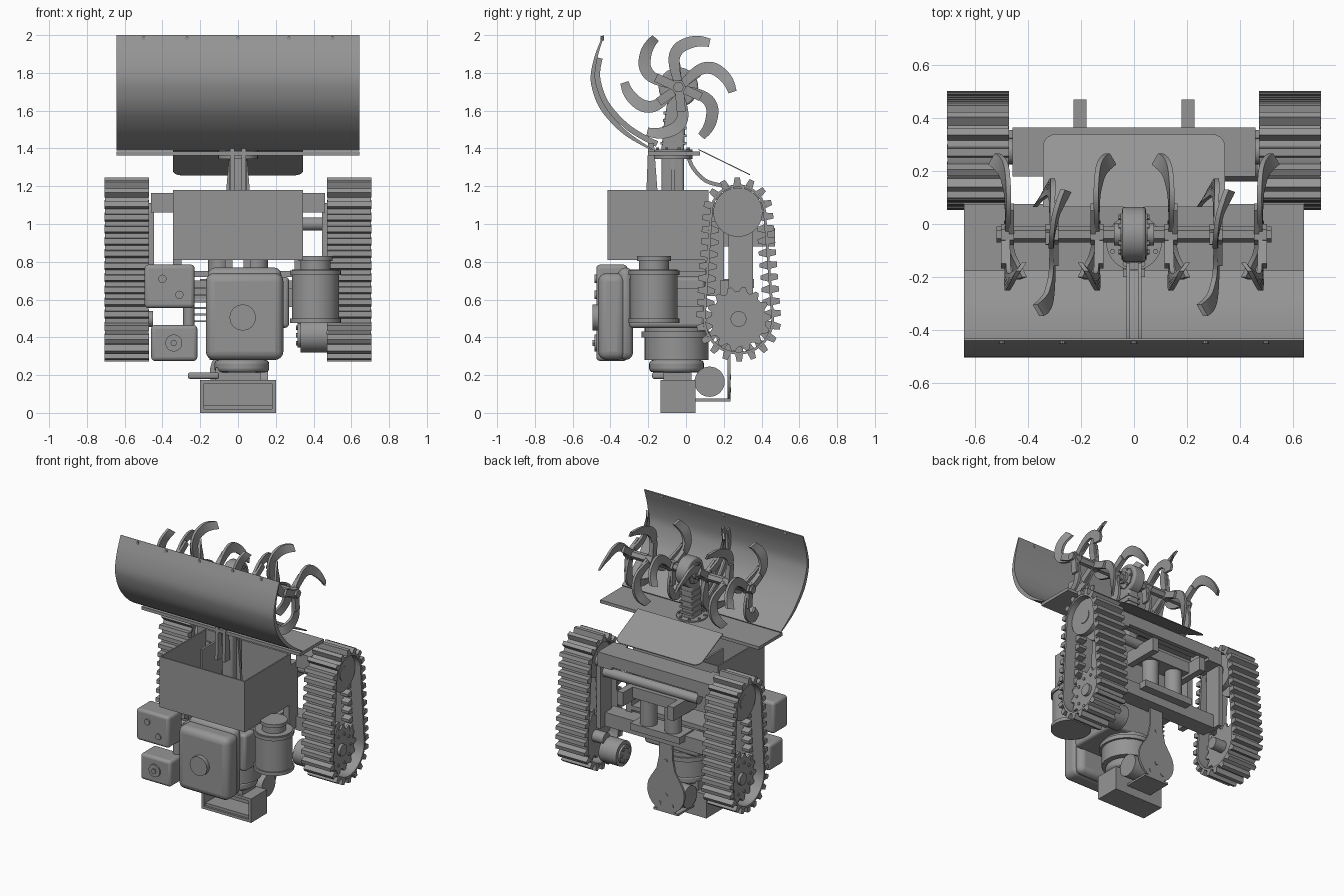
import bpy, bmesh
from math import sin, cos, pi, radians, asin
from mathutils import Vector

if "Cube" in bpy.data.objects:
    bpy.data.objects.remove(bpy.data.objects["Cube"])

AX = {'x': lambda a, b, t: (t, a, b), 'y': lambda a, b, t: (a, t, b), 'z': lambda a, b, t: (a, b, t)}
GREY = bpy.data.materials.new('dark_grey')
GREY.diffuse_color = (.3, .3, .3, 1)
GREY.use_nodes = True
GREY.node_tree.nodes["Principled BSDF"].inputs["Base Color"].default_value = GREY.diffuse_color

def finish(name, bm, bevel=0, seg=3, smooth=True):
    bmesh.ops.recalc_face_normals(bm, faces=bm.faces)
    me = bpy.data.meshes.new(name)
    bm.to_mesh(me); bm.free()
    me.materials.append(GREY)
    ob = bpy.data.objects.new(name, me)
    bpy.context.collection.objects.link(ob)
    if bevel:
        m = ob.modifiers.new('bevel', 'BEVEL')
        m.width, m.segments = bevel, seg
    if smooth:
        bpy.ops.object.select_all(action='DESELECT')
        ob.select_set(True)
        bpy.context.view_layer.objects.active = ob
        bpy.ops.object.shade_smooth_by_angle(angle=radians(35))
    return ob

def add_prism(bm, pts, axis, t0, t1):
    a = [bm.verts.new(AX[axis](p[0], p[1], t0)) for p in pts]
    b = [bm.verts.new(AX[axis](p[0], p[1], t1)) for p in pts]
    n = len(pts)
    bm.faces.new(a); bm.faces.new(b)
    for i in range(n):
        bm.faces.new((a[i], a[(i + 1) % n], b[(i + 1) % n], b[i]))

def prism(name, pts, axis, t0, t1, **k):
    bm = bmesh.new()
    add_prism(bm, pts, axis, t0, t1)
    return finish(name, bm, **k)

def box(name, x0, x1, y0, y1, z0, z1, **k):
    return prism(name, [(x0, y0), (x1, y0), (x1, y1), (x0, y1)], 'z', z0, z1, **k)

def circle(c, r, n=32, a0=0, a1=2 * pi, closed=True):
    m = n if closed else n - 1
    return [(c[0] + r * cos(a0 + (a1 - a0) * i / m), c[1] + r * sin(a0 + (a1 - a0) * i / m)) for i in range(n)]

def cyl(name, axis, c, r, t0, t1, n=32, **k):
    return prism(name, circle(c, r, n), axis, t0, t1, **k)

def spline(pts, sub=4):
    P = [Vector(p) for p in pts]
    P = [2 * P[0] - P[1]] + P + [2 * P[-1] - P[-2]]
    out = []
    for i in range(1, len(P) - 2):
        a, b, c, d = P[i - 1:i + 3]
        for s in range(sub):
            t = s / sub
            out.append(0.5 * (2 * b + (c - a) * t + (2 * a - 5 * b + 4 * c - d) * t**2 + (3 * b - a - 3 * c + d) * t**3))
    return out + [P[-2]]

def strip(name, path, x0, x1, thick, taper=False):
    # curved sheet swept across x, offset inward from a yz path
    inner, n = [], len(path)
    for i, p in enumerate(path):
        d = (path[min(i + 1, n - 1)] - path[max(i - 1, 0)]).normalized()
        t = thick * (0.25 + 0.75 * sin(pi * i / (n - 1))) if taper else thick
        inner.append(p + Vector((-d.y, d.x)) * t)
    return prism(name, list(path) + inner[::-1], 'x', x0, x1)

# Curved shield, its foot flange, rib and bolts
arc = spline([(-.44, 2), (-.483, 1.89), (-.505, 1.78), (-.49, 1.69), (-.455, 1.61), (-.40, 1.54), (-.33, 1.475), (-.25, 1.425), (-.18, 1.39)])
strip('shield', arc, -.643, .643, .03, True)
box('shield_flange', -.643, .643, -.2, .075, 1.362, 1.385)
for s in (-1, 1):
    strip('shield_rib', [p + Vector((.02, .02)) for p in arc[5:]], s * .022 - .006, s * .022 + .006, .03)
    prism('shield_strut', [(-.21, 1.16), (-.15, 1.16), (-.17, 1.43), (-.2, 1.43)], 'x', s * .03 - .012, s * .03 + .012)
for x in (-.5, -.27, 0, .27, .5):
    cyl('shield_bolt', 'y', (x, 1.983), .011, -.452, -.435, 8)

# Rear flap and the curved bracket under it
pts = [(-.345, 0), (.345, 0)] + circle((.295, .225), .05, 6, 0, pi / 2, False) + circle((-.295, .225), .05, 6, pi / 2, pi, False)
flap = prism('rear_flap', pts, 'z', -.003, .003)
for v in flap.data.vertices:
    x, y, z = v.co
    v.co = (x, .065 + y, 1.395 - y * .49 + z)
strip('flap_bracket', spline([(.0, 1.36), (.03, 1.29), (.1, 1.22), (.2, 1.19)]), -.05, .05, .02)

# Rotor: shaft, gear case, column
RY, RZ = -.04, 1.724
cyl('rotor_shaft', 'x', (RY, RZ), .03, -.52, .52, 6, smooth=False)
cyl('gear_case', 'x', (RY, RZ), .105, -.045, .045, bevel=.012)
for s in (-1, 1):
    cyl('gear_case_cover', 'x', (RY, RZ), .08, s * .045, s * .052, 8)
    for px, py in circle((RY, RZ), .065, 6):
        cyl('cover_bolt', 'x', (px, py), .01, s * .052, s * .058, 6)
    cyl('shaft_collar', 'x', (RY, RZ), .042, s * .052, s * .075, 16)
prism('drive_column', [(-.13, .86), (-.01, .86), (-.01, 1.4), (0, 1.6), (0, 1.7), (-.09, 1.7), (-.115, 1.55), (-.13, 1.4)], 'x', -.045, .045, bevel=.015)
for i in range(5):
    box('column_ring', -.05, .05, -.135 + i * .004, .002, 1.42 + i * .04, 1.435 + i * .04)
cyl('column_flange', 'z', (0, -.07), .105, 1.345, 1.395)
for px, py in circle((0, -.07), .088, 8, pi / 8, 2 * pi + pi / 8):
    cyl('flange_bolt', 'z', (px, py), .01, 1.395, 1.405, 6)
for s in (-1, 1):
    prism('column_gusset', [(s * .045, 1.38), (s * .09, .86), (s * .045, .86)], 'y', -.08, -.06)

# Curved digging blades: three on each of six stations, alternately clocked
def blade(x, ang, side):
    a = radians(ang)
    u, v = Vector((0, cos(a), sin(a))), Vector((0, sin(a), -cos(a)))
    spine = spline([(.03, 0, 0), (.11, -.012, 0), (.17, -.005, 0), (.212, .03, .004), (.232, .09, .014), (.232, .14, .032), (.22, .185, .052)], 3)
    bm, rings, n = bmesh.new(), [], len(spine)
    for i, p in enumerate(spine):
        d = (spine[min(i + 1, n - 1)] - spine[max(i - 1, 0)]).normalized()
        f = i / (n - 1)
        w, t = .022 + .01 * sin(pi * f), .009
        o = Vector((-d.y, d.x))
        if o.length: o.normalize()
        ring = []
        for sw, st in ((-1, -1), (1, -1), (1, 1), (-1, 1)):
            q = Vector((p.x, p.y)) + o * w * sw
            ring.append(bm.verts.new(Vector((x + side * (p.z + sw * .012 * f) + t * st, RY, RZ)) + u * q.x + v * q.y))
        rings.append(ring)
    for r, q in zip(rings, rings[1:]):
        for j in range(4):
            bm.faces.new((r[j], r[(j + 1) % 4], q[(j + 1) % 4], q[j]))
    bm.faces.new(rings[0]); bm.faces.new(rings[-1])
    finish('digging_blade', bm)
    q = [u * p + v * w + Vector((0, RY, RZ)) for p, w in ((.0, -.027), (.13, -.027), (.13, .02), (0, .02))]
    prism('blade_holder', [(p.y, p.z) for p in q], 'x', x + side * -.025, x - side * .006, smooth=False)

for s in (-1, 1):
    for x, a0, d in ((.478, 35, 1), (.14, 35, -1), (.31, 95, s)):
        for k in range(3):
            blade(s * x, a0 + 120 * k, s * d * (1 if k == 0 else -1))
        cyl('blade_hub', 'x', (RY, RZ), .04, s * x - .025, s * x + .025, 6, smooth=False)

# Open hopper box
box('hopper_floor', -.345, .345, -.415, .12, .81, .825)
box('hopper_front', -.345, .345, -.415, -.405, .825, 1.18)
box('hopper_back', -.345, .345, .11, .12, .825, 1.18)
for s in (-1, 1):
    box('hopper_side', s * .335, s * .345, -.405, .11, .825, 1.18)
box('hopper_divider', -.2, -.185, -.15, .11, .825, 1.17)

# Frame: cross beams, rods, lift cylinders
box('upper_beam', -.46, .46, .335, .365, 1.08, 1.165)
box('upper_beam_plate', -.35, .35, .2, .335, 1.15, 1.165)
box('lower_beam', -.46, .46, .18, .3, .6, .7)
box('engine_deck', -.3, .3, -.2, .2, .72, .75)
for s in (-1, 1):
    box('beam_end', s * .345, s * .46, .18, .365, 1.06, 1.165)
    box('yoke_arm', s * .18, s * .228, .2, .47, .88, .98)
    cyl('lift_cylinder', 'z', (s * .1, .29), .058, .7, .95, 24)
    box('side_rail', s * .3, s * .345, .1, .2, .62, 1.1)
    box('deck_post', s * .03, s * .07, -.1, .1, .75, .81)
box('yoke_bar', -.18, .18, .22, .36, .9, .98)
box('lift_base', -.2, .2, .2, .36, .66, .71)
cyl('cross_rod', 'x', (.3, 1.0), .035, -.32, .46, 20)

# Tracks
C1, R1, C2, R2 = Vector((.275, 1.062)), .148, Vector((.278, .497)), .188
D = C1.y - C2.y
PHI = asin((R2 - R1) / D)
L = D * cos(PHI)
arcs = [R1 * (pi - 2 * PHI), L, R2 * (pi + 2 * PHI), L]
PER = sum(arcs)

def on_track(s):
    # point and outward normal at distance s around the two wheels
    s %= PER
    for k, seg in enumerate(arcs):
        if s <= seg: break
        s -= seg
    if k % 2 == 0:
        c, r, a = (C1, R1, PHI + s / R1) if k == 0 else (C2, R2, pi - PHI + s / R2)
        n = Vector((cos(a), sin(a)))
        return c + n * r, n
    a = pi - PHI if k == 1 else PHI
    n = Vector((cos(a), sin(a)))
    t = s / L
    p, q = (C1 + n * R1, C2 + n * R2) if k == 1 else (C2 + n * R2, C1 + n * R1)
    return p.lerp(q, t), n

N = 34
for s in (-1, 1):
    bm, rows = bmesh.new(), []
    for i in range(N * 3):
        p, n = on_track(PER * i / (N * 3))
        rows.append([bm.verts.new((s * x, *(p + n * h))) for x, h in ((.475, 0), (.705, 0), (.705, -.014), (.475, -.014))])
    for r, q in zip(rows, rows[1:] + rows[:1]):
        for j in range(4):
            bm.faces.new((r[j], r[(j + 1) % 4], q[(j + 1) % 4], q[j]))
    finish('track_belt', bm)
    bm = bmesh.new()
    for i in range(N):
        p, n = on_track(PER * (i + .5) / N)
        t = Vector((-n.y, n.x))
        add_prism(bm, [p - t * .02, p + t * .02, p + t * .014 + n * .037, p - t * .014 + n * .037], 'x', s * .472, s * .708)
        add_prism(bm, [p - t * .024 - n * .012, p + t * .024 - n * .012, p + t * .01 - n * .055, p - t * .01 - n * .055], 'x', s * .56, s * .62)
    finish('track_cleats', bm, smooth=False)
    # toothed drive wheel, idler and tension beam
    gear = [(C2.x + (.172 if i % 4 < 2 else .145) * cos(2 * pi * i / 56), C2.y + (.172 if i % 4 < 2 else .145) * sin(2 * pi * i / 56)) for i in range(56)]
    for x in (.54, .625):
        prism('drive_sprocket', gear, 'x', s * x, s * (x + .015))
    cyl('drive_hub', 'x', C2, .042, s * .45, s * .66, 24)
    for c in circle(C2, .11, 10):
        cyl('sprocket_bolt', 'x', c, .011, s * .64, s * .647, 10)
    for x in (.51, .625):
        cyl('idler_wheel', 'x', C1, .13, s * x, s * (x + .04), 40)
    cyl('idler_hub', 'x', C1, .05, s * .46, s * .67, 20)
    box('tension_beam', s * .445, s * .475, .225, .355, .6, 1.06)

# Engine: flywheel housing, block, cowl
cyl('engine_base', 'z', (.02, -.05), .17, .28, .46)
cyl('engine_base_rim', 'z', (.02, -.05), .185, .4, .43)
cyl('flywheel_dish', 'z', (.02, -.05), .145, .215, .28, bevel=.02)
box('engine_block', -.16, .27, -.3, .1, .45, .72, bevel=.02)
box('engine_cowl_rear', -.16, .23, -.36, -.28, .28, .77, bevel=.04)
box('engine_cowl', -.17, .24, -.465, -.32, .28, .74, bevel=.045, seg=4)
cyl('fuel_cap', 'y', (.025, .505), .07, -.495, -.46, 16)
for i in range(6):
    box('cooling_fin', -.25, -.15, -.28, .02, .48 + i * .035, .49 + i * .035)
box('throttle_lever', -.265, -.1, -.18, -.08, .18, .215, bevel=.012)

# Muffler and air filter boxes
box('muffler', -.495, -.23, -.475, -.31, .555, .785, bevel=.02)
box('air_filter', -.46, -.215, -.475, -.31, .275, .465, bevel=.02)
cyl('filter_knob', 'y', (-.34, .37), .045, -.485, -.47, 20)
cyl('filter_nut', 'y', (-.34, .37), .018, -.495, -.48, 6)
for x, z in ((-.4, .71), (-.31, .625)):
    cyl('muffler_bolt', 'y', (x, z), .022, -.485, -.47, 12)
cyl('exhaust_pipe', 'y', (-.28, .6), .03, -.33, -.12, 16)
cyl('intake_pipe', 'z', (-.26, -.33), .03, .4, .6, 16)

# Side generator can and wheel motor
cyl('generator', 'z', (.41, -.17), .125, .475, .76)
for z in (.475, .73):
    cyl('generator_ring', 'z', (.41, -.17), .135, z, z + .025)
cyl('generator_cap', 'z', (.41, -.17), .08, .76, .83)
cyl('generator_rim', 'z', (.41, -.17), .09, .805, .83)
box('generator_mount', .2, .36, -.1, .1, .56, .66)
MY = .25
cyl('wheel_motor', 'x', (MY, .41), .09, .33, .47)
cyl('motor_face', 'x', (MY, .41), .065, .315, .33, 24)
for c in circle((MY, .41), .048, 6):
    cyl('motor_bolt', 'x', c, .012, .308, .316, 8)

# Bottom tray with recessed front, roller, bracket and pear-shaped belt cover
box('tray_back', -.2, .2, .03, .05, 0, .175)
box('tray_inner', -.18, .18, -.12, .03, .02, .04)
for z in (0, .155):
    box('tray_plate', -.2, .2, -.135, .05, z, z + .02)
for s in (-1, 1):
    box('tray_side', s * .18, s * .2, -.135, .05, .02, .155)
box('tray_neck', -.12, .12, -.12, .03, .175, .24)
cyl('roller', 'x', (.125, .165), .08, -.12, .16)
box('bracket_floor', -.1, .1, .05, .235, .06, .075)
pear = circle((0, .21), .15, 20, radians(145), radians(395), False) + [(.075, .37), (.055, .46), (.05, .66), (-.05, .66), (-.055, .46), (-.075, .37)]
prism('belt_cover', pear, 'y', .22, .235)
for c in ((0, .19), (-.05, .12), (.05, .12), (0, .44)):
    cyl('cover_screw', 'y', c, .014, .235, .239, 10)
